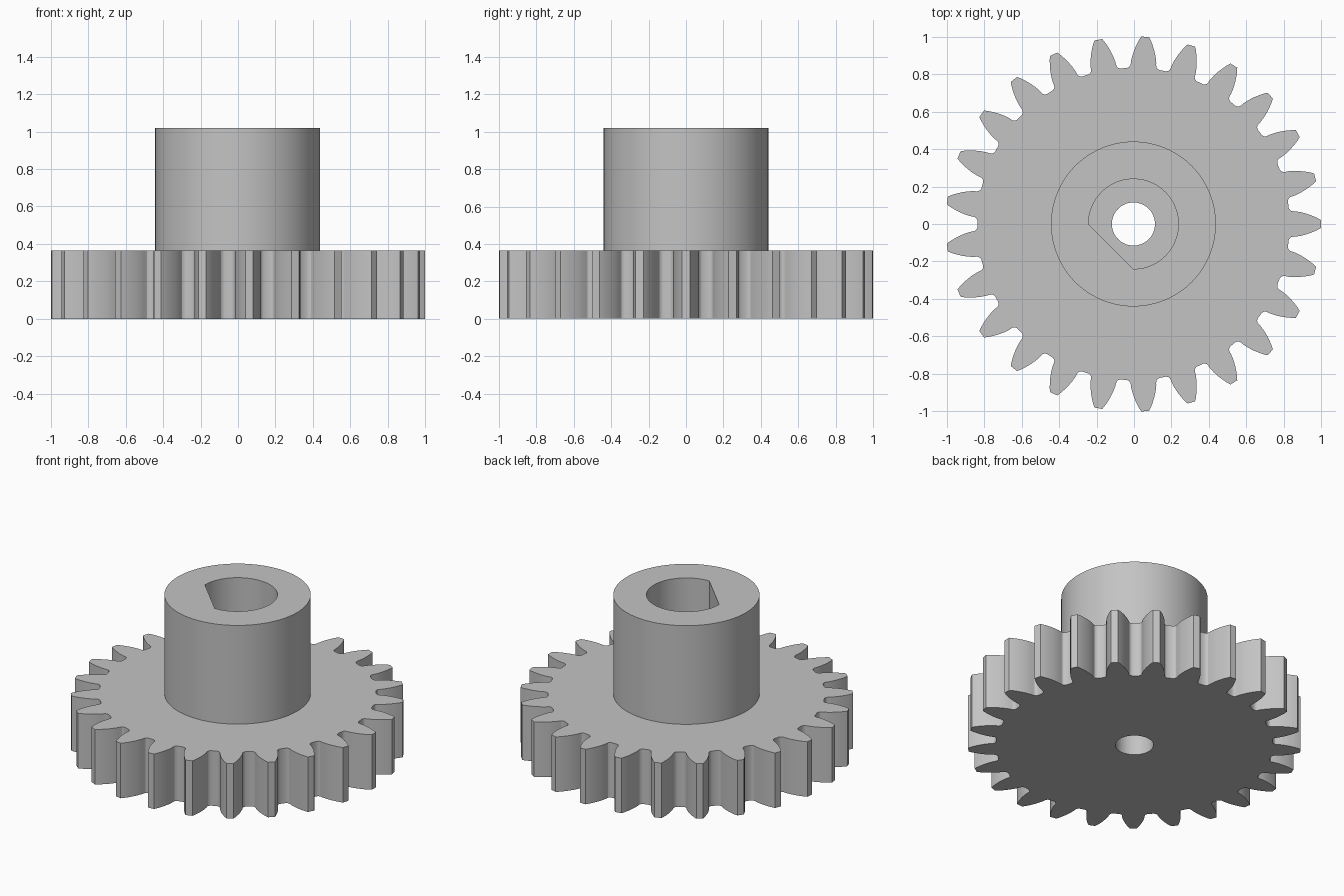
import bpy, bmesh
from math import sin, cos, asin, pi, radians
from mathutils import Vector

if "Cube" in bpy.data.objects:
    bpy.data.objects.remove(bpy.data.objects["Cube"], do_unlink=True)

TEETH = 25
WHEEL_TOP, HUB_TOP = 0.365, 1.02
HUB_R, SOCKET_R, BORE_R = 0.44, 0.24, 0.115
CENTRE_X = -0.003

grey = bpy.data.materials.new("plain grey")
grey.use_nodes = True
grey.diffuse_color = (0.55, 0.55, 0.55, 1)
grey.node_tree.nodes["Principled BSDF"].inputs["Base Color"].default_value = grey.diffuse_color


def arc(radius, start=0, end=360, steps=96):
    """Counter-clockwise points; a full circle leaves out the repeated end."""
    count = steps if end - start == 360 else steps + 1
    angles = [radians(start + (end - start) * i / steps) for i in range(count)]
    return [(radius * cos(a), radius * sin(a)) for a in angles]


def gear_outline():
    """One half tooth as (radius, half width), mirrored and repeated."""
    half = [(0.833, 0.086), (0.837, 0.077), (0.845, 0.07), (0.856, 0.068), (0.87, 0.0675),
            (0.9, 0.062), (0.93, 0.0535), (0.96, 0.042), (0.985, 0.0305), (1.001, 0.021)]
    flank = [(r, asin(w / r)) for r, w in half]
    tooth = [(r, -a) for r, a in flank] + flank[::-1]
    return [(r * cos(a + 2 * pi * t / TEETH), r * sin(a + 2 * pi * t / TEETH))
            for t in range(TEETH) for r, a in tooth]


def wall(bm, loop, z0, z1, inward=False):
    low = [bm.verts.new((x, y, z0)) for x, y in loop]
    high = [bm.verts.new((x, y, z1)) for x, y in loop]
    for i in range(len(loop)):
        j = (i + 1) % len(loop)
        face = bm.faces.new((low[i], low[j], high[j], high[i]))
        if inward:
            face.normal_flip()


def cap(bm, outer, inner, z, up=1):
    edges = []
    for loop in (outer, inner):
        verts = [bm.verts.new((x, y, z)) for x, y in loop]
        edges += [bm.edges.new((v, verts[i - 1])) for i, v in enumerate(verts)]
    filled = bmesh.ops.triangle_fill(bm, use_beauty=True, edges=edges, normal=Vector((0, 0, up)))
    for face in filled["geom"]:
        if isinstance(face, bmesh.types.BMFace):
            face.normal_update()
            if face.normal.z * up < 0:
                face.normal_flip()


def finish(bm, name):
    bmesh.ops.remove_doubles(bm, verts=bm.verts, dist=0.0001)
    mesh = bpy.data.meshes.new(name)
    bm.to_mesh(mesh)
    bm.free()
    mesh.materials.append(grey)
    part = bpy.data.objects.new(name, mesh)
    part.location.x = CENTRE_X
    bpy.context.collection.objects.link(part)
    bpy.ops.object.select_all(action='DESELECT')
    part.select_set(True)
    bpy.context.view_layer.objects.active = part
    bpy.ops.object.shade_smooth_by_angle(angle=radians(25))


teeth, hub_ring, bore = gear_outline(), arc(HUB_R), arc(BORE_R, steps=64)
socket = arc(SOCKET_R, -90, 180, 72)  # the closing chord is the flat of the D

# Toothed wheel with a round bore
bm = bmesh.new()
wall(bm, teeth, 0, WHEEL_TOP)
wall(bm, bore, 0, WHEEL_TOP, inward=True)
cap(bm, teeth, bore, 0, up=-1)
cap(bm, teeth, hub_ring, WHEEL_TOP)
finish(bm, "gear_wheel")

# Hub with a D-shaped socket and its floor
bm = bmesh.new()
wall(bm, hub_ring, WHEEL_TOP, HUB_TOP)
wall(bm, socket, WHEEL_TOP, HUB_TOP, inward=True)
cap(bm, hub_ring, socket, HUB_TOP)
cap(bm, socket, bore, WHEEL_TOP)
finish(bm, "hub")
